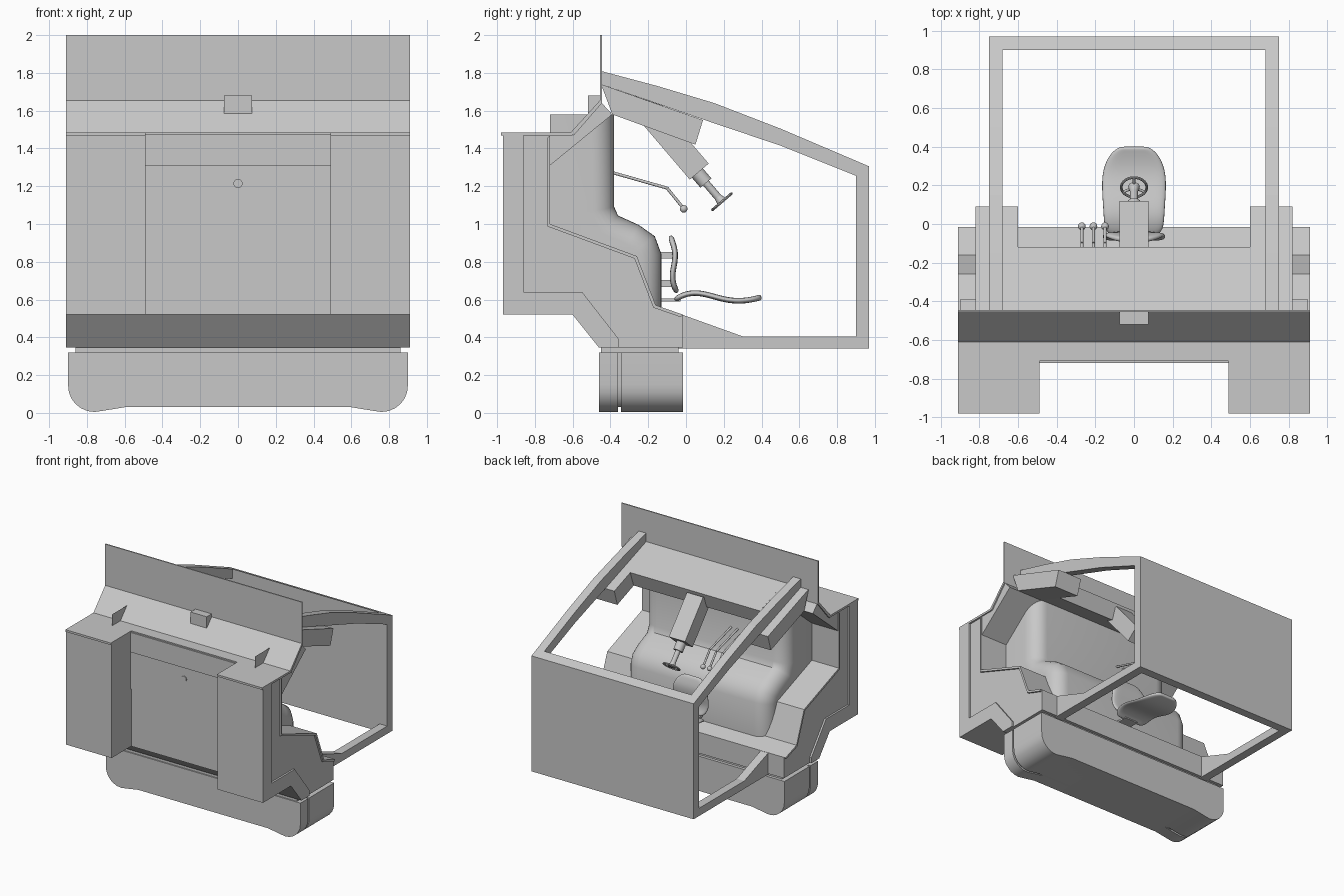
import bpy, bmesh, math
from mathutils import Vector

cube = bpy.data.objects.get("Cube")
if cube:
    bpy.data.objects.remove(cube, do_unlink=True)

grey = bpy.data.materials.new("light grey")
grey.use_nodes = True
grey.diffuse_color = (0.58, 0.58, 0.58, 1)
grey.node_tree.nodes["Principled BSDF"].inputs["Base Color"].default_value = (0.58, 0.58, 0.58, 1)


def finish(name, bm, smooth=False):
    bmesh.ops.recalc_face_normals(bm, faces=bm.faces)
    mesh = bpy.data.meshes.new(name)
    bm.to_mesh(mesh)
    bm.free()
    obj = bpy.data.objects.new(name, mesh)
    bpy.context.collection.objects.link(obj)
    mesh.materials.append(grey)
    if smooth:
        bpy.ops.object.select_all(action='DESELECT')
        obj.select_set(True)
        bpy.context.view_layer.objects.active = obj
        bpy.ops.object.shade_smooth_by_angle(angle=math.radians(40))
    return obj


def prism(name, pts, a, b, axis="x", mirror=False, smooth=False):
    """Extrude a (y, z) profile along x, or an (x, z) profile along y."""
    bm = bmesh.new()
    for s in ((1, -1) if mirror else (1,)):
        def at(p, d):
            return (s * d, p[0], p[1]) if axis == "x" else (p[0], d, p[1])
        v0 = [bm.verts.new(at(p, a)) for p in pts]
        v1 = [bm.verts.new(at(p, b)) for p in pts]
        bm.faces.new(v0)
        bm.faces.new(v1[::-1])
        for i in range(len(pts)):
            j = (i + 1) % len(pts)
            bm.faces.new((v0[j], v0[i], v1[i], v1[j]))
    return finish(name, bm, smooth)


def box(name, x0, x1, y0, y1, z0, z1, mirror=False):
    return prism(name, [(y0, z0), (y1, z0), (y1, z1), (y0, z1)], x0, x1, mirror=mirror)


def rod(name, p, q, r0, r1=None):
    p, q = Vector(p), Vector(q)
    bm = bmesh.new()
    bmesh.ops.create_cone(bm, cap_ends=True, segments=20, radius1=r0,
                          radius2=r0 if r1 is None else r1, depth=(q - p).length)
    bm.transform((q - p).to_track_quat('Z', 'Y').to_matrix().to_4x4())
    bmesh.ops.translate(bm, verts=bm.verts, vec=(p + q) / 2)
    return finish(name, bm, True)


# Main body: deep side cabinets with a recessed middle
ledge = [(-0.015, 0.52), (-0.16, 0.57), (-0.26, 0.83), (-0.72, 1.0), (-0.72, 1.47)]
under = [(-0.6, 0.52), (-0.46, 0.345), (-0.015, 0.345)]
prism("side_cabinet", [(-0.97, 1.47), (-0.97, 0.52)] + under + ledge, 0.49, 0.895, mirror=True)
prism("middle_body", [(-0.71, 1.47), (-0.71, 0.52)] + under + ledge[:3]
      + [(-0.66, 0.98), (-0.66, 1.47)], -0.5, 0.5)
prism("front_side_shell", [(-0.97, 1.47), (-0.97, 0.52), (-0.6, 0.52), (-0.46, 0.345),
      (-0.355, 0.345), (-0.355, 0.39), (-0.55, 0.64), (-0.86, 0.64), (-0.86, 1.47)],
      0.85, 0.91, mirror=True)
prism("ledge_flange", ledge + [(y - 0.013, z - 0.013) for y, z in reversed(ledge)],
      0.85, 0.91, mirror=True)
rod("front_knob", (0, -0.70, 1.215), (0, -0.718, 1.215), 0.024)

# Bumper split by a narrow groove
half = [(0.9, 0.32), (0.9, 0.15)]
half += [(0.76 + 0.14 * math.cos(a), 0.145 - 0.14 * math.sin(a))
         for a in [math.radians(d) for d in range(15, 106, 15)]]
half += [(0.6, 0.03)]
outline = half + [(-x, z) for x, z in reversed(half)]
prism("bumper_front", outline, -0.46, -0.36, "y", smooth=True)
prism("bumper_rear", outline, -0.345, -0.015, "y", smooth=True)
prism("bumper_core", [(x * 0.98, max(z, 0.03)) for x, z in outline], -0.45, -0.03, "y", smooth=True)
box("bumper_neck", -0.86, 0.86, -0.45, -0.04, 0.3, 0.36)

# Hood plates, upright panel and small lamp box
box("hood_plate_side", 0.49, 0.91, -0.98, -0.6, 1.468, 1.485, mirror=True)
box("hood_plate_middle", -0.49, 0.49, -0.71, -0.6, 1.468, 1.485)
prism("hood_slope", [(-0.61, 1.485), (-0.455, 1.655), (-0.455, 2.0), (-0.445, 2.0),
                     (-0.445, 1.64), (-0.595, 1.468)], -0.91, 0.91)
prism("hood_wedge", [(-0.72, 1.475), (-0.72, 1.31), (-0.39, 1.58), (-0.45, 1.645),
                     (-0.6, 1.475)], -0.9, 0.9)
box("lamp_box", -0.075, 0.075, -0.52, -0.45, 1.585, 1.68)

# Rounded inner bulkhead: profile swept across, with filleted ends
path = [Vector(p) for p in [(-0.38, 1.58), (-0.38, 1.09), (-0.36, 1.045), (-0.25, 0.995),
                            (-0.165, 0.935), (-0.13, 0.84), (-0.13, 0.53)]]


def inset(i, d):
    def normal(a, b):
        t = (b - a).normalized()
        return Vector((t.y, -t.x))
    n1 = normal(path[max(i - 1, 0)], path[max(i, 1)])
    n2 = normal(path[min(i, len(path) - 2)], path[min(i + 1, len(path) - 1)])
    n = (n1 + n2).normalized()
    return path[i] + n * d / n.dot(n1)


R, W = 0.12, 0.66
ring = [[(W, -0.72, inset(i, R).y) for i in range(len(path))]]
for k in range(9):
    a = math.radians(k * 11.25)
    ring.append([(W - R + R * math.cos(a), *inset(i, R - R * math.sin(a)))
                 for i in range(len(path))])
ring += [[(-x, y, z) for x, y, z in r] for r in reversed(ring)]
bm = bmesh.new()
rows = [[bm.verts.new(p) for p in r] for r in ring]
for r, s in zip(rows, rows[1:]):
    for i in range(len(path) - 1):
        bm.faces.new((r[i], r[i + 1], s[i + 1], s[i]))
finish("bulkhead", bm, True)

# Cab frame: two side hoops and a solid end wall
prism("cab_side_frame", [(-0.45, 1.81), (-0.15, 1.73), (0.15, 1.64), (0.5, 1.505), (0.97, 1.305),
      (0.97, 0.34), (-0.05, 0.34), (-0.02, 0.52), (0.3, 0.405), (0.9, 0.405), (0.9, 1.255),
      (0.5, 1.415), (0.1, 1.55), (-0.45, 1.74)], 0.68, 0.75, mirror=True)
prism("cab_end_wall", [(0.9, 0.34), (0.97, 0.34), (0.97, 1.305), (0.9, 1.335)], -0.75, 0.75)

# Overhead console and the blocks under the rails
prism("rail_block", [(-0.45, 1.74), (0.09, 1.55), (0.05, 1.42), (-0.39, 1.58)],
      0.6, 0.82, mirror=True)
prism("overhead_console", [(-0.45, 1.74), (-0.12, 1.625), (-0.165, 1.5), (-0.39, 1.58)], -0.6, 0.6)

# Steering column and wheel
prism("column_box", [(-0.24, 1.54), (0.02, 1.235), (0.12, 1.32), (-0.12, 1.6)], -0.075, 0.075)
axis = Vector((0, 0.65, -0.76))
hub = Vector((0, 0.19, 1.118))
rod("column_sleeve", hub - axis * 0.24, hub - axis * 0.13, 0.038)
rod("column_shaft", hub - axis * 0.14, hub - axis * 0.03, 0.02)
rod("wheel_hub", hub - axis * 0.04, hub + axis * 0.005, 0.018, 0.03)
bpy.ops.mesh.primitive_torus_add(major_radius=0.066, minor_radius=0.007, major_segments=32,
                                 minor_segments=8, location=hub,
                                 rotation=axis.to_track_quat('Z', 'Y').to_euler())
wheel = bpy.context.object
wheel.name = "steering_wheel"
wheel.data.materials.append(grey)
bpy.ops.object.shade_smooth_by_angle()
across = Vector((0, 0.76, 0.65))
for k in range(3):
    a = math.radians(90 + 120 * k)
    tip = hub + (across * math.sin(a) + Vector((1, 0, 0)) * math.cos(a)) * 0.064
    rod("wheel_spoke", hub, tip, 0.007)

# Three control levers
for x in (-0.15, -0.21, -0.27):
    knee = (x, -0.1, 1.19)
    rod("lever_arm", (x, -0.4, 1.275), knee, 0.008)
    rod("lever_grip", knee, (x, -0.015, 1.085), 0.008)
    bm = bmesh.new()
    bmesh.ops.create_uvsphere(bm, u_segments=16, v_segments=10, radius=0.02)
    bmesh.ops.translate(bm, verts=bm.verts, vec=(x, -0.012, 1.08))
    finish("lever_ball", bm, True)


# Seat: thin curved sheets with rounded outlines
def sheet(name, stations):
    bm = bmesh.new()
    rows = [[bm.verts.new((w * u, y, z)) for u in (-1, -0.5, 0, 0.5, 1)] for y, z, w in stations]
    for r, s in zip(rows, rows[1:]):
        for i in range(4):
            bm.faces.new((r[i], r[i + 1], s[i + 1], s[i]))
    obj = finish(name, bm, True)
    solid = obj.modifiers.new("thickness", 'SOLIDIFY')
    solid.thickness, solid.offset = 0.03, 0
    sub = obj.modifiers.new("rounding", 'SUBSURF')
    sub.levels = sub.render_levels = 2


sheet("seat_cushion", [(-0.06, 0.595, 0.12), (-0.03, 0.62, 0.155), (0.04, 0.64, 0.16),
                       (0.12, 0.625, 0.165), (0.2, 0.6, 0.17), (0.28, 0.59, 0.165),
                       (0.35, 0.6, 0.135), (0.385, 0.609, 0.1), (0.4, 0.612, 0.07)])
sheet("seat_back", [(-0.045, 0.635, 0.11), (-0.065, 0.67, 0.15), (-0.075, 0.73, 0.165),
                    (-0.06, 0.79, 0.165), (-0.055, 0.85, 0.16), (-0.07, 0.9, 0.13),
                    (-0.083, 0.94, 0.08)])
for z in (0.835, 0.685):
    box("back_bracket", -0.06, 0.06, -0.14, -0.065, z - 0.018, z + 0.018)
box("cushion_bracket", -0.06, 0.06, -0.14, -0.03, 0.59, 0.605)
